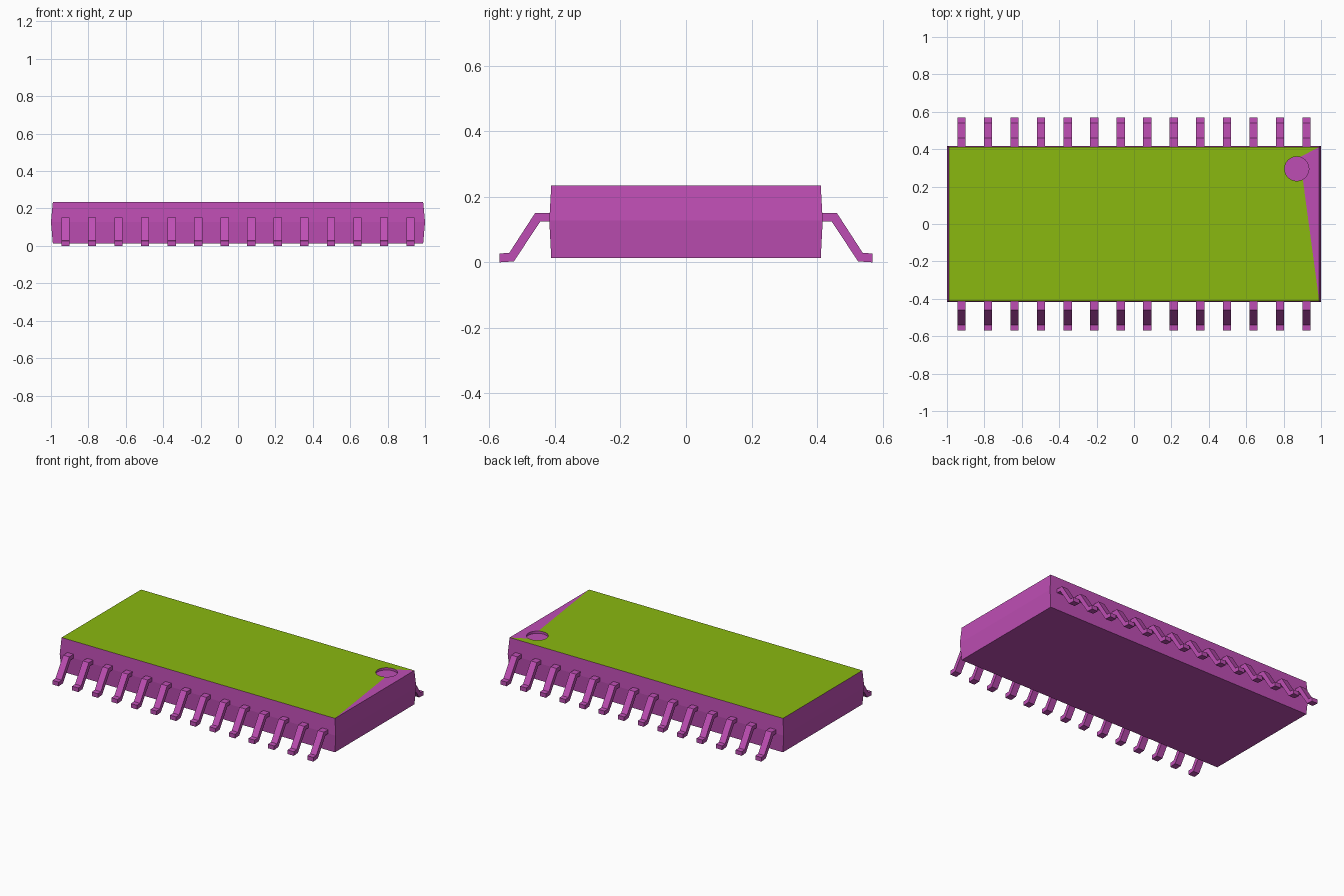
import bpy, bmesh
from math import sin, cos, radians

if "Cube" in bpy.data.objects:
    bpy.data.objects.remove(bpy.data.objects["Cube"])


def material(name, rgb):
    m = bpy.data.materials.new(name)
    m.diffuse_color = (*rgb, 1)
    m.use_nodes = True
    m.node_tree.nodes["Principled BSDF"].inputs["Base Color"].default_value = m.diffuse_color
    return m


MAGENTA = material("magenta", (0.515, 0.076, 0.456))
GREEN = material("green", (0.254, 0.479, 0.005))


def add_object(name, bm, mats):
    bmesh.ops.recalc_face_normals(bm, faces=bm.faces)
    me = bpy.data.meshes.new(name)
    bm.to_mesh(me)
    bm.free()
    for m in mats:
        me.materials.append(m)
    ob = bpy.data.objects.new(name, me)
    bpy.context.collection.objects.link(ob)
    return ob


def ring_verts(bm, pts, z):
    return [bm.verts.new((x, y, z)) for x, y in pts]


def bridge(bm, a, b):
    n = len(a)
    for i in range(n):
        j = (i + 1) % n
        bm.faces.new((a[i], a[j], b[j], b[i]))


def rect(hx, hy):
    return [(-hx, -hy), (hx, -hy), (hx, hy), (-hx, hy)]


# Package body: tapered above and below the parting line
bm = bmesh.new()
bottom = ring_verts(bm, rect(0.99, 0.411), 0.013)
middle = ring_verts(bm, rect(1.0, 0.417), 0.127)
top = ring_verts(bm, rect(0.99, 0.411), 0.235)
bm.faces.new(bottom)
bridge(bm, bottom, middle)
bridge(bm, middle, top)

# Round pin-one dimple sunk into the top
SEG, DEPTH = 24, 0.015
circle = [(0.87 + 0.065 * cos(radians(i * 360 / SEG)),
           0.295 + 0.065 * sin(radians(i * 360 / SEG))) for i in range(SEG)]
rim = ring_verts(bm, circle, 0.235)
floor = ring_verts(bm, circle, 0.235 - DEPTH)
bridge(bm, rim, floor)
bm.faces.new(floor)

# Top: green field left of the dimple, magenta wedge along the right end
right_arc = [rim[i % SEG] for i in range(-4, 6)]
left_arc = [rim[i % SEG] for i in range(5, SEG - 3)]
bm.faces.new([top[1], top[2]] + right_arc[::-1])
field = bm.faces.new([top[2], top[3], top[0], top[1]] + left_arc[::-1])
field.material_index = 1
add_object("package_body", bm, [MAGENTA, GREEN])

# Gull-wing lead: profile in y-z, extruded along x, repeated and mirrored
PROFILE = [(0.412, 0.151), (0.46, 0.151), (0.539, 0.029), (0.569, 0.027),
           (0.569, 0.0), (0.525, 0.003), (0.444, 0.125), (0.412, 0.125)]
COUNT, SPAN, WIDTH = 14, 1.845, 0.044
bm = bmesh.new()
x0 = -SPAN / 2 - WIDTH / 2
ends = [[bm.verts.new((x, y, z)) for y, z in PROFILE] for x in (x0, x0 + WIDTH)]
for end in ends:
    bm.faces.new(end)
bridge(bm, *ends)
leads = add_object("leads", bm, [MAGENTA])
array = leads.modifiers.new("row", 'ARRAY')
array.count = COUNT
array.use_relative_offset = False
array.use_constant_offset = True
array.constant_offset_displace = (SPAN / (COUNT - 1), 0, 0)
mirror = leads.modifiers.new("both_sides", 'MIRROR')
mirror.use_axis = (False, True, False)
